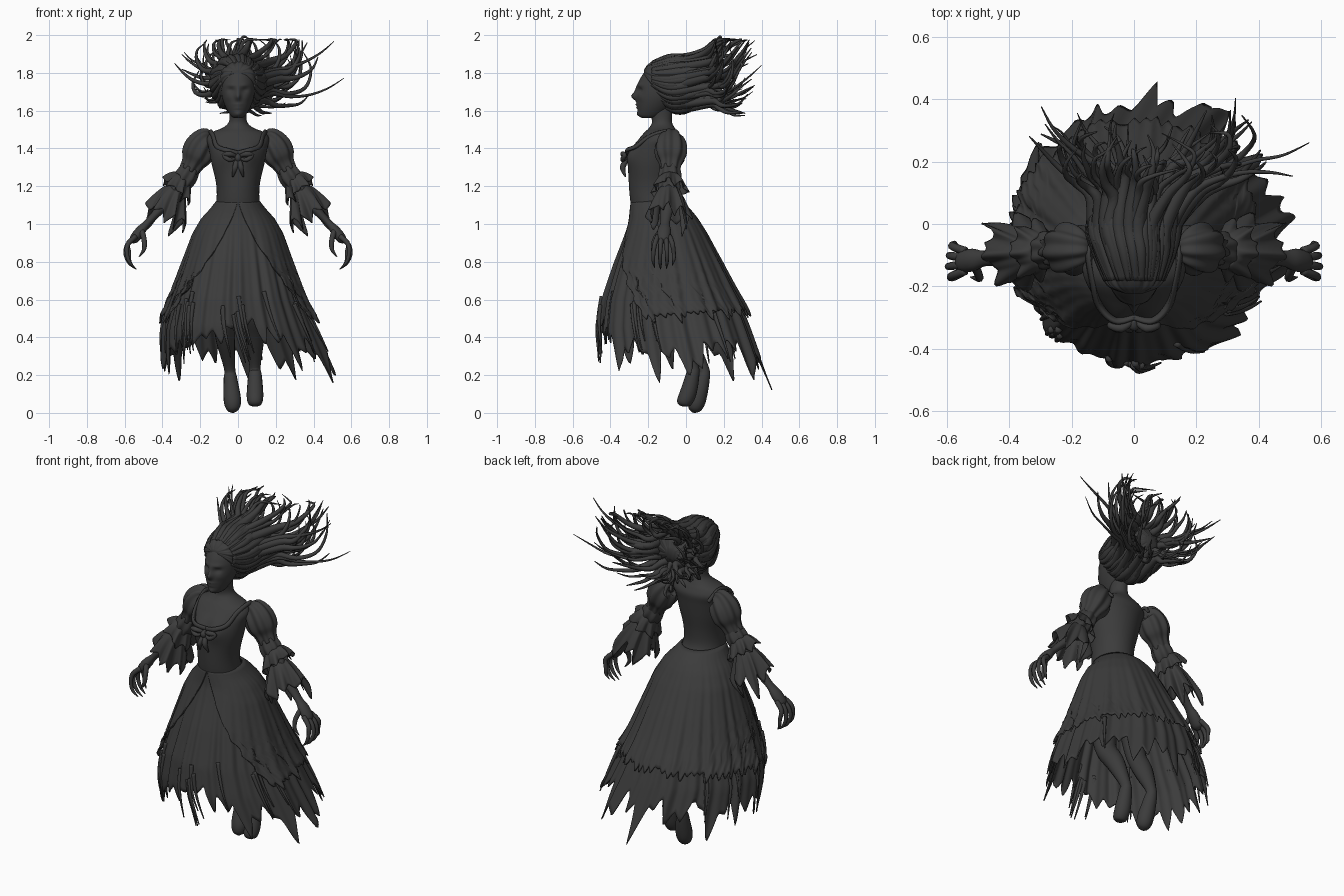
import bpy, bmesh, random
from math import sin, cos, pi, exp
from mathutils import Vector, Euler

random.seed(7)
if bpy.data.objects.get("Cube"):
    bpy.data.objects.remove(bpy.data.objects["Cube"])
charcoal = bpy.data.materials.new("charcoal")
charcoal.use_nodes = True
charcoal.diffuse_color = (0.045, 0.045, 0.045, 1)
charcoal.node_tree.nodes["Principled BSDF"].inputs["Base Color"].default_value = charcoal.diffuse_color

def surface(name, rows, wrap=True, caps=True, mirror=False, thickness=0):
    """Skin a list of equally long point rows with quads."""
    bm = bmesh.new()
    grid = [[bm.verts.new(p) for p in row] for row in rows]
    for low, high in zip(grid, grid[1:]):
        for i in range(0 if wrap else 1, len(low)):
            bm.faces.new((low[i - 1], low[i], high[i], high[i - 1]))
    if caps:
        bm.faces.new(grid[0][::-1])
        bm.faces.new(grid[-1])
    bmesh.ops.recalc_face_normals(bm, faces=bm.faces)
    mesh = bpy.data.meshes.new(name)
    bm.to_mesh(mesh)
    bm.free()
    mesh.shade_smooth()
    mesh.materials.append(charcoal)
    obj = bpy.data.objects.new(name, mesh)
    bpy.context.collection.objects.link(obj)
    if thickness:
        obj.modifiers.new("thickness", "SOLIDIFY").thickness = thickness
    if mirror:
        obj.modifiers.new("other_side", "MIRROR")

def sample(keys, steps):
    """Smooth curve through rows of numbers."""
    out, last = [], len(keys) - 1
    for s in range(steps + 1):
        i = min(int(s / steps * last), last - 1)
        t = s / steps * last - i
        near = (keys[min(max(i + k, 0), last)] for k in (-1, 0, 1, 2))
        out.append([q + t / 2 * (r - p + t * (2 * p - 5 * q + 4 * r - w + t * (3 * (q - r) + w - p)))
                    for p, q, r, w in zip(*near)])
    return out

def interp(keys, value):
    """Linear lookup in rows sorted by their first number."""
    for a, b in zip(keys, keys[1:]):
        if value <= b[0] or b is keys[-1]:
            t = (value - a[0]) / (b[0] - a[0])
            return [p + (q - p) * t for p, q in zip(a[1:], b[1:])]

def tube(name, keys, steps=16, sides=10, ribs=0, depth=0, flat=1, mirror=False):
    """Tapered tube along x, y, z, radius keys; optional ribs and flattening."""
    path = sample(keys, steps)
    rows, u = [], Vector((0, 1, 0.01))
    for i, p in enumerate(path):
        tangent = (Vector(path[min(i + 1, steps)][:3]) - Vector(path[max(i - 1, 0)][:3])).normalized()
        u = (u - tangent * u.dot(tangent)).normalized()
        v, row = tangent.cross(u), []
        for a in (2 * pi * k / sides for k in range(sides)):
            r = max(p[3], 0.001) * (1 + depth * sin(ribs * a))
            row.append(Vector(p[:3]) + r * (u * cos(a) + v * sin(a) * flat))
        rows.append(row)
    surface(name, rows, mirror=mirror)

def body(name, keys, steps, sides, bumps):
    """Stacked ellipses from z, front, back, half width, with soft front bumps."""
    rows = []
    for z, front, back, half in sample(keys, steps):
        rows.append([])
        for a in (2 * pi * k / sides for k in range(sides)):
            x, y = half * sin(a), (front + back) / 2 - (back - front) / 2 * cos(a)
            for bx, bz, wide, tall, push in bumps:
                y -= push * max(cos(a), 0) * exp(-((abs(x) - bx) / wide) ** 2 - ((z - bz) / tall) ** 2)
            rows[-1].append((x, y, z))
    surface(name, rows)

def rag(columns, teeth, depth):
    """Torn hem: irregular teeth as one drop per column."""
    knots = [depth * random.uniform(0.1, 1) * (k % 2) for k in range(teeth)]
    spots = [c / columns * teeth for c in range(columns)]
    return [knots[int(f)] * (1 - f % 1) + knots[(int(f) + 1) % teeth] * (f % 1) for f in spots]

# Head, neck and bodice
body("head", [(1.56, -.23, -.17, .02), (1.575, -.25, -.13, .04), (1.62, -.258, -.08, .066), (1.67, -.26, -.04, .084),
              (1.72, -.257, -.02, .09), (1.77, -.242, 0, .09), (1.82, -.205, -.02, .078), (1.86, -.14, -.07, .03)],
     44, 56, [(0, 1.675, .012, .02, .028), (0, 1.71, .01, .03, .01), (.037, 1.708, .018, .013, -.016),
              (.035, 1.735, .026, .009, .008), (0, 1.632, .022, .006, .009), (0, 1.618, .02, .006, .009),
              (0, 1.625, .022, .003, -.006), (0, 1.582, .02, .012, .008), (.05, 1.67, .018, .018, .006)])
body("bodice", [(1.0, -.28, .02, .17), (1.08, -.288, -.03, .125), (1.14, -.297, -.06, .113), (1.22, -.303, -.06, .117),
                (1.32, -.305, -.045, .14), (1.4, -.285, -.035, .155), (1.45, -.25, -.03, .165),
                (1.485, -.22, -.045, .14), (1.51, -.195, -.06, .08), (1.545, -.18, -.075, .047),
                (1.62, -.2, -.07, .045)], 50, 48, [(.06, 1.36, .045, .05, .024), (0, 1.39, .02, .04, -.006)])
tube("neckline_frill", [(.125, -.03, 1.44, .009), (.145, -.09, 1.49, .01), (.13, -.19, 1.465, .01),
                        (.11, -.265, 1.41, .011), (.06, -.312, 1.39, .011), (0, -.3, 1.375, .011)],
     60, 8, 3, .3, mirror=True)
tube("bow_loop", [(0, -.31, 1.355, .006), (.04, -.334, 1.37, .014), (.075, -.325, 1.365, .012),
                  (.045, -.336, 1.34, .012), (0, -.31, 1.35, .005)], mirror=True)
tube("bow_tail", [(.005, -.31, 1.345, .012), (.015, -.335, 1.3, .015), (.028, -.32, 1.25, .004)], mirror=True)
tube("bow_knot", [(0, -.31, 1.37, .006), (0, -.325, 1.35, .018), (0, -.31, 1.32, .006)])

# Legs with bare pointed feet
tube("left_leg", [(.09, -.1, 1, .085), (.09, -.13, .75, .08), (.085, -.14, .56, .06), (.09, -.05, .42, .052),
                  (.09, .035, .25, .03), (.09, .035, .2, .036), (.09, .01, .1, .044), (.09, -.015, .05, .036),
                  (.09, -.02, .035, .008)], 36, 16)
tube("right_leg", [(-.08, -.1, 1, .085), (-.08, -.1, .75, .08), (-.078, -.08, .55, .056), (-.068, 0, .4, .052),
                   (-.045, .09, .24, .03), (-.04, .09, .18, .036), (-.03, .06, .07, .046), (-.027, .045, .02, .034),
                   (-.025, .04, .002, .008)], 36, 16)

# Arms, clawed hands and sleeves
tube("arm", [(.17, -.08, 1.44, .05), (.25, -.08, 1.3, .046), (.32, -.09, 1.18, .042), (.4, -.1, 1.09, .036),
             (.475, -.11, 1.01, .025), (.515, -.115, .965, .036), (.55, -.12, .92, .034), (.562, -.12, .9, .012)],
     32, 14, flat=.75, mirror=True)
for i, name in enumerate(("index", "middle", "ring", "little")):
    y, fan, reach = -.15 + .021 * i, (i - 1.5) * .01, (0, .008, .004, -.012)[i]
    tube(name + "_finger", [(.54, y, .935, .014), (.582, y + fan, .895, .013), (.588 + reach, y + fan * 1.5, .845, .011),
                            (.575, y + fan * 1.5, .8 - reach, .009), (.545 - reach, y + fan, .768 - reach, .002)],
         14, 8, mirror=True)
tube("thumb", [(.51, -.135, .965, .015), (.497, -.165, .915, .014), (.498, -.175, .865, .011), (.525, -.17, .825, .002)],
     14, 8, mirror=True)
tube("puff_sleeve", [(.14, -.08, 1.455, .025), (.165, -.08, 1.45, .062), (.195, -.08, 1.41, .08), (.22, -.08, 1.36, .078),
                     (.24, -.082, 1.32, .058), (.262, -.085, 1.28, .05)], 24, 72, 8, .08, mirror=True)
tube("lower_sleeve", [(.25, -.085, 1.3, .048), (.275, -.085, 1.255, .058), (.3, -.088, 1.22, .054),
                      (.33, -.09, 1.18, .056), (.35, -.095, 1.15, .045)], 18, 60, 7, .08, mirror=True)

def cuff(name, start, axis, length, small, large, tear):
    """Flared ruffle with a torn, drooping hem."""
    axis = Vector(axis).normalized()
    u = axis.cross(Vector((0, 1, 0))).normalized()
    v, drops, rows = axis.cross(u), rag(96, 20, tear), []
    for t in (s / 12 for s in range(13)):
        rows.append([])
        for c, drop in enumerate(drops):
            a = 2 * pi * c / len(drops)
            r = (small + (large - small) * t ** .8) * (1 + .16 * t * sin(7 * a + 1) + .05 * t * sin(15 * a))
            hang = axis * (length + drop) * t - Vector((0, 0, .03 * t * t))
            rows[-1].append(Vector(start) + hang + r * (u * cos(a) + v * sin(a)))
    surface(name, rows, caps=False, mirror=True, thickness=.005)

cuff("lower_cuff", (.325, -.09, 1.19), (.4, 0, -.9), .1, .048, .11, .16)
cuff("elbow_frill", (.29, -.085, 1.245), (.6, 0, -.75), .04, .05, .09, .06)

# Skirt shape: z, front, back, half width, sideways drift
SKIRT = [(.05, -.45, .5, .5, .09), (.2, -.45, .44, .47, .06), (.45, -.465, .35, .41, .01), (.6, -.445, .29, .355, 0),
         (.8, -.38, .19, .287, 0), (.95, -.325, .11, .235, 0), (1.03, -.3, .06, .19, 0), (1.08, -.295, .02, .145, 0),
         (1.12, -.29, -.03, .115, 0)]
HEM = [(0, .53), (.2, .57), (.45, .47), (1, .4), (1.6, .38), (2.4, .41), (pi, .42), (4, .4), (4.7, .36), (5.7, .42),
       (2 * pi, .53)]
OPENING = [(.4, 1.25), (.55, 1.1), (.75, .68), (1.0, .22), (1.12, .02)]

def skirt_point(a, z, scale, pleat):
    front, back, half, drift = interp(SKIRT, z)
    fold = sin(21 * a + 2 * sin(3 * a)) + .7 * sin(38 * a + 1) + .9 * sin(9 * a + 2)
    scale *= 1 + pleat * fold * min(1, (1.12 - z) * 2.5)
    return drift + half * sin(a) * scale, (front + back - (back - front) * cos(a) * scale) / 2, z

fine, coarse, tears, edge = rag(320, 66, .16), rag(320, 26, .17), rag(320, 90, .06), rag(31, 14, .12)
under, over = [], []
for s in range(31):
    t = s / 30
    under.append([])
    over.append([])
    for c in range(320):
        a, u = 2 * pi * c / 320, c / 319
        hem = interp(HEM, a)[0] - fine[c] - coarse[c]
        under[-1].append(skirt_point(a, 1.12 + (hem - 1.12) * t, .975, .018))
        z = 1.125 + (.04 * sin(pi * u) - tears[c] - .605) * t
        gap = interp(OPENING, z)[0] + edge[s] * t
        over[-1].append(skirt_point(gap + u * 2 * (pi - gap), z, 1.02 + .04 * t ** 6, .014))
surface("torn_underskirt", under, caps=False, thickness=.006)
surface("split_overskirt", over, wrap=False, caps=False, thickness=.008)
for a in (random.gauss(0, 1.2) for k in range(26)):
    high = random.uniform(.5, .65)
    tube("hanging_shred", [(*skirt_point(a + k * .02, high - k * .085, .985, .018), .012 - .003 * k) for k in range(4)])

# Windswept hair: y, centre height, half width, half height
HAIR = [(-.222, 1.8, .03, .015), (-.2, 1.785, .08, .06), (-.15, 1.755, .105, .115), (-.07, 1.745, .12, .14),
        (.02, 1.745, .135, .135), (.09, 1.755, .125, .105), (.14, 1.76, .04, .03)]
rows = []
for y, height, wide, tall in sample(HAIR, 36):
    rows.append([])
    for a in (2 * pi * k / 96 for k in range(96)):
        r = 1 + .04 * sin(11 * a + 9 * y) + .03 * sin(23 * a - 12 * y)
        rows[-1].append((wide * r * cos(a), y, height + tall * r * sin(a)))
surface("hair_mass", rows)
for i in range(78):
    a, keys, thick = 2 * pi * i / 78 + random.uniform(-.1, .1), [], random.uniform(.7, 1.3)
    for y, r in ((-.18, .008), (-.09, .017), (0, .021)):
        height, wide, tall = interp(HAIR, y)
        keys.append((wide * cos(a + y), y, height + tall * sin(a + y), r * thick))
    spread, side = random.uniform(.6, 1.3), cos(a) * (1.1 if cos(a) > 0 else .85)
    tip = Vector((.02 + .15 * side * spread, random.uniform(.08, .17), max(1.63, 1.765 + .12 * sin(a) * spread)))
    step = Vector((.075 * side + .01, .045, .035 * sin(a) + .005)) * random.uniform(.6, 1.25)
    turn = random.uniform(.1, .7) * (-1 if side > 0 else 1)
    for r in (.017, .012, .009, .006, .002):
        keys.append((tip.x, tip.y, min(max(tip.z, 1.575), 1.975), r * thick))
        tip += step
        step.rotate(Euler((random.uniform(-.3, .5), turn, random.uniform(-.3, .3))))
    tube("hair_lock", keys, 30, 7)
tube("flyaway_lock", [(.03, .05, 1.86, .018), (.05, .11, 1.9, .014), (.01, .15, 1.95, .01), (.03, .18, 1.992, .007),
                      (.07, .19, 1.97, .002)], 20, 7)
